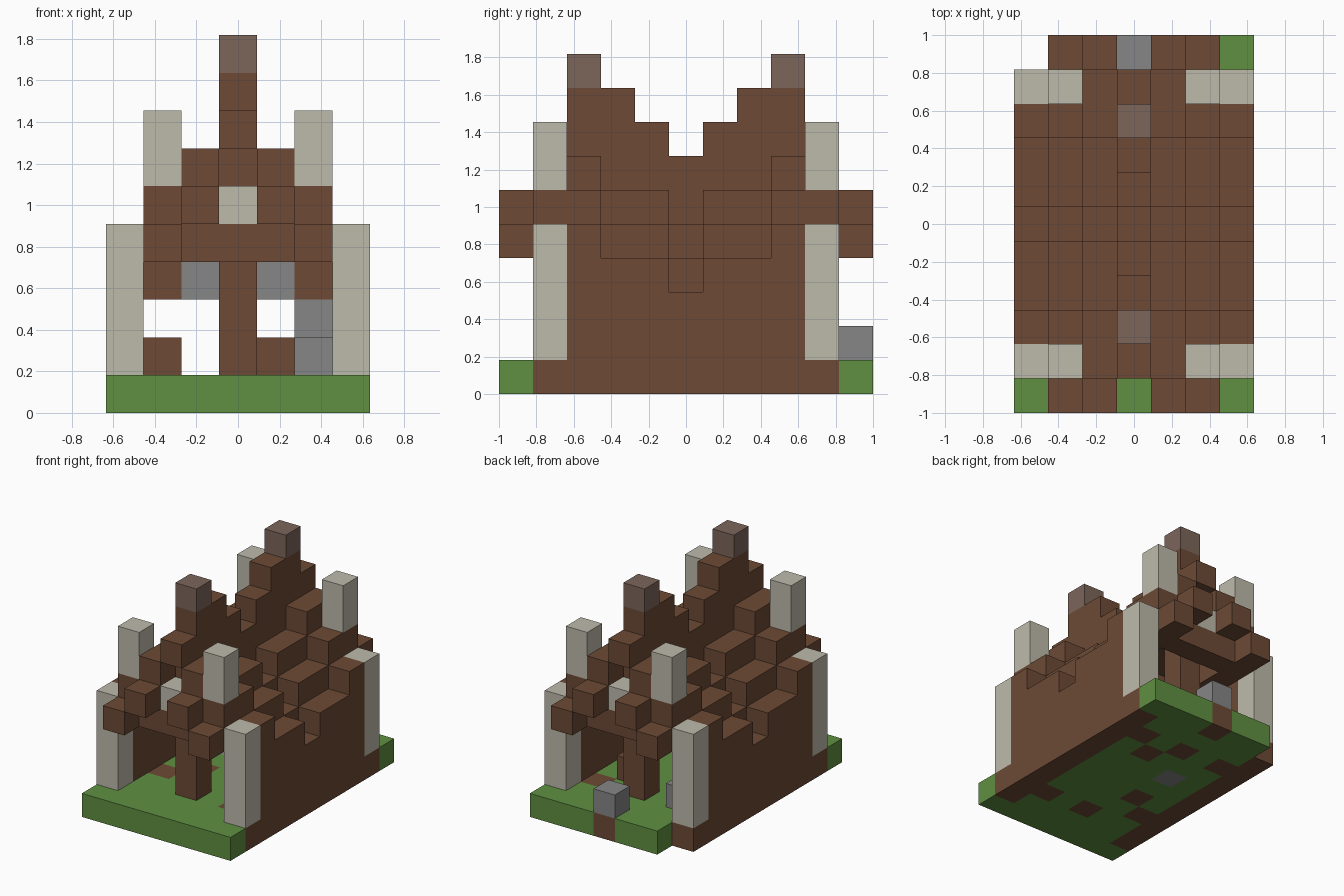
import bpy, bmesh
from mathutils import Vector

old = bpy.data.objects.get("Cube")
if old:
    bpy.data.objects.remove(old)

U = 2 / 11  # block size


def material(name, rgb):
    lin = [(c / 255 / 12.92) if c < 11 else ((c / 255 + 0.055) / 1.055) ** 2.4 for c in rgb]
    m = bpy.data.materials.new(name)
    m.use_nodes = True
    m.diffuse_color = (*lin, 1)
    m.node_tree.nodes["Principled BSDF"].inputs["Base Color"].default_value = (*lin, 1)
    return m


brown = material("brown", (109, 74, 53))
green = material("grass green", (96, 144, 65))
grey = material("stone grey", (134, 134, 134))
pale = material("pale stone", (190, 186, 171))
taupe = material("taupe", (124, 101, 90))

parts = {}      # name -> (material, cells)
occupied = set()


def part(name, mat, cells):
    cells = set(cells) - occupied
    occupied.update(cells)
    parts[name] = (mat, cells)


def column(x, y, low, high):
    return [(x, y, z) for z in range(low, high + 1)]


def mirrored(cells):
    return {(sx * x, sy * y, z) for x, y, z in cells for sx in (1, -1) for sy in (1, -1)}


# Ground: grass with soil under the walls and in scattered spots
spots = [(0, -3), (0, 3), (0, 5), (-1, -1), (1, 2), (2, -3), (2, 3), (-2, -2), (-2, 3)]
soil = [(x, y, 0) for x in (-3, 3) for y in range(-4, 5)] + [(x, y, 0) for x, y in spots]
part("soil", brown, soil)
part("ground_stone", grey, [(-1, 1, 0)])
part("grass", green, [(x, y, 0) for x in range(-3, 4) for y in range(-5, 6) if (x, y) != (-3, 5)])

# Side walls, lower toward the middle
dip = (2, 1, 1, 0)
part("side_walls", brown, mirrored(c for y in range(4) for c in column(3, y, 1, 4 - dip[y])))

# Stepped, sagging roof slopes
roof = []
for y in range(4):
    for x in (1, 2):
        top = 7 - x - dip[y]
        roof += column(x, y, top - (y == 3), top)
part("roof_slopes", brown, mirrored(roof))

# Ridge with end columns
ridge = (column(0, 0, 5, 6) + column(0, 1, 5, 7) + column(0, 2, 5, 8) + column(0, 3, 1, 8))
part("ridge", brown, mirrored(ridge))
part("chimneys", taupe, mirrored([(0, 3, 9)]))

# Gable ends with a cross beam and projecting beam ends
gable = [(x, 4, 4) for x in range(3)] + [(1, 4, 5), (2, 4, 5), (1, 4, 6), (0, 4, 7)]
part("gables", brown, mirrored(gable))
part("gable_blocks", pale, mirrored([(0, 4, 5)]))
part("beam_ends", brown, mirrored([(1, 5, 5), (2, 5, 4)]))

# Pale posts
part("corner_posts", pale, mirrored(column(3, 4, 1, 4)))
part("roof_posts", pale, mirrored(column(2, 4, 6, 7)))

# Furnishings
part("hanging_stones", grey, mirrored([(1, 0, 3)]))
part("door_stone", grey, [(0, 5, 1)])
part("hearth", grey, [(2, -1, 1), (2, 0, 1), (2, 0, 2), (-2, 3, 1)])
part("crates", brown, [(1, 2, 1), (-2, 1, 1)])


def build(name, mat, cells):
    """Make one mesh from the exposed sides of its blocks."""
    bm = bmesh.new()
    for cell in sorted(cells):
        centre = Vector(cell) + Vector((0, 0, 0.5))
        for axis in range(3):
            for sign in (-1, 1):
                n = Vector([sign if i == axis else 0 for i in range(3)])
                if tuple(int(a + b) for a, b in zip(cell, n)) in occupied:
                    continue
                u = Vector([1 if i == (axis + 1) % 3 else 0 for i in range(3)])
                v = n.cross(u)
                ring = [u + v, v - u, -u - v, u - v]
                bm.faces.new([bm.verts.new((centre + (n + r) / 2) * U) for r in ring])
    bmesh.ops.remove_doubles(bm, verts=bm.verts, dist=0.001)
    mesh = bpy.data.meshes.new(name)
    bm.to_mesh(mesh)
    bm.free()
    mesh.materials.append(mat)
    bpy.context.scene.collection.objects.link(bpy.data.objects.new(name, mesh))


for name, (mat, cells) in parts.items():
    build(name, mat, cells)
